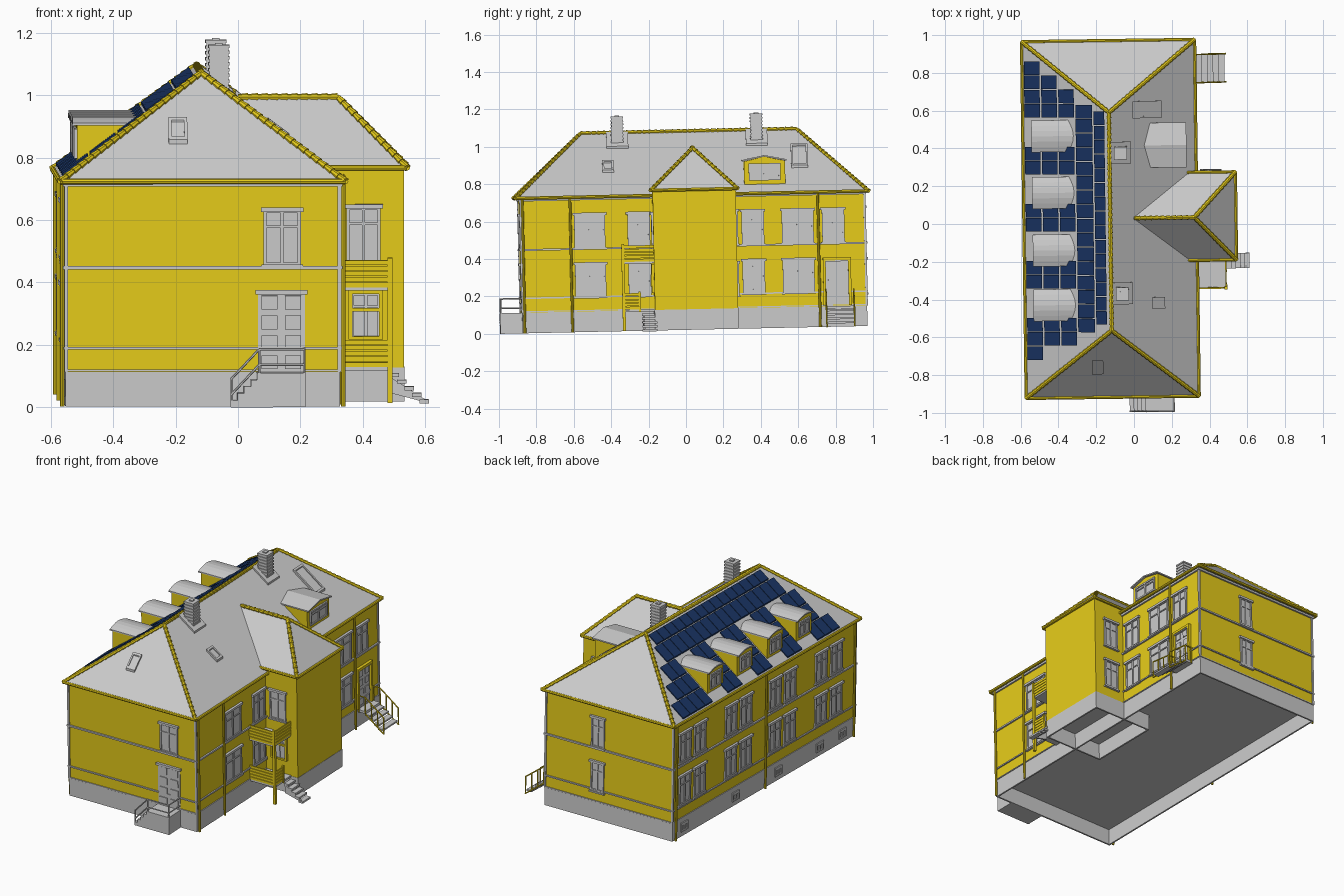
import bpy, bmesh, math
from mathutils import Vector, Matrix

if "Cube" in bpy.data.objects:
    bpy.data.objects.remove(bpy.data.objects["Cube"])

def material(name, col):
    m = bpy.data.materials.new(name)
    m.diffuse_color = (*col, 1)
    m.use_nodes = True
    m.node_tree.nodes["Principled BSDF"].inputs["Base Color"].default_value = m.diffuse_color
    return m

YEL = material("yellow", (0.8, 0.61, 0.01))
BLUE = material("solar_blue", (0.01, 0.035, 0.13))

def finish(name, bm, mat):
    me = bpy.data.meshes.new(name)
    bmesh.ops.recalc_face_normals(bm, faces=bm.faces)
    bm.to_mesh(me)
    bm.free()
    if mat:
        me.materials.append(mat)
    ob = bpy.data.objects.new(name, me)
    bpy.context.collection.objects.link(ob)

def add_hexa(bm, pts):
    v = [bm.verts.new(p) for p in pts]
    for f in ((0, 1, 2, 3), (4, 5, 6, 7), (0, 1, 5, 4), (1, 2, 6, 5), (2, 3, 7, 6), (3, 0, 4, 7)):
        bm.faces.new([v[i] for i in f])

def boxes(name, items, mat=None):
    bm = bmesh.new()
    for a, b, c, d, e, f in items:
        add_hexa(bm, [(x, y, z) for z in (e, f) for x, y in ((a, c), (b, c), (b, d), (a, d))])
    finish(name, bm, mat)

def slabs(name, rects, zf, lo, hi, mat=None):
    """Plates lying on a roof slope z = zf(x, y)."""
    bm = bmesh.new()
    for a, b, c, d in rects:
        add_hexa(bm, [(x, y, zf(x, y) + h) for h in (lo, hi) for x, y in ((a, c), (b, c), (b, d), (a, d))])
    finish(name, bm, mat)

def rods(name, segs, r, mat=None, r2=None, sides=8):
    bm = bmesh.new()
    for p, q in segs:
        p, q = Vector(p), Vector(q)
        m = Matrix.Translation((p + q) / 2) @ (q - p).to_track_quat('Z', 'Y').to_matrix().to_4x4()
        bmesh.ops.create_cone(bm, cap_ends=True, segments=sides, radius1=r, radius2=r2 or r,
                              depth=(q - p).length, matrix=m)
    finish(name, bm, mat)

def tiled(p, q):
    p, q = Vector(p), Vector(q)
    n = max(2, int((q - p).length / 0.03))
    return [(p.lerp(q, i / n), p.lerp(q, (i + 1) / n)) for i in range(n)]

def polymesh(name, verts, faces, mat=None):
    bm = bmesh.new()
    v = [bm.verts.new(p) for p in verts]
    for f in faces:
        bm.faces.new([v[i] for i in f])
    finish(name, bm, mat)

# wall planes: (normal axis, position, outward sign)
X0, X1, Y0, Y1 = -0.562, 0.314, -0.875, 0.965
FRONT, BACK, LEFT, RIGHT = (1, Y0, -1), (1, Y1, 1), (0, X0, -1), (0, X1, 1)
TX, TY0, TY1 = 0.53, -0.17, 0.275
T_SOUTH, T_NORTH = (1, TY0, -1), (1, TY1, 1)

def on_wall(w, u0, u1, z0, z1, d):
    ax, pos, s = w
    n = sorted((pos - s * 0.005, pos + s * d))
    return (*n, u0, u1, z0, z1) if ax == 0 else (u0, u1, *n, z0, z1)

def window(w, u0, u1, z0, z1, lintel=True):
    m, t = (u0 + u1) / 2, 0.01
    zt = z0 + (z1 - z0) * 0.68
    b = [(u0, u1, z0, z1, 0.003), (u0, u0 + t, z0, z1, 0.009), (u1 - t, u1, z0, z1, 0.009),
         (u0, u1, z1 - t, z1, 0.009), (u0, u1, z0, z0 + t, 0.009),
         (m - t / 2, m + t / 2, z0, z1, 0.008), (u0, u1, zt, zt + 0.007, 0.008)]
    if lintel:
        b += [(u0 - 0.008, u1 + 0.008, z1 - 0.006, z1 + 0.008, 0.015), (u0 - 0.006, u1 + 0.006, z0 - 0.006, z0 + 0.003, 0.014)]
    return [on_wall(w, *k) for k in b]

def door(w, u0, u1, z0, z1):
    b = [(u0, u1, z0, z1, 0.004), (u0 - 0.008, u1 + 0.008, z1 - 0.006, z1 + 0.008, 0.015)]
    wd, h = (u1 - u0) / 2, (z1 - z0) / 4
    for i in range(2):
        for j in range(4):
            b.append((u0 + i * wd + 0.012, u0 + (i + 1) * wd - 0.012, z0 + j * h + 0.01, z0 + (j + 1) * h - 0.01, 0.009))
    return [on_wall(w, *k) for k in b]

# walls, hollow foundation and floor
def skirt(a, b, c, d, t=0.01):
    return [(a, b, c, c + t, 0, .11), (a, b, d - t, d, 0, .11), (a, a + t, c, d, 0, .11), (b - t, b, c, d, 0, .11)]
boxes("main_walls", [(X0, X1, Y0, Y1, 0.11, 0.722)], YEL)
boxes("tower_walls", [(0.15, TX, TY0, TY1, 0.11, 0.75)], YEL)
boxes("foundation", skirt(X0 - .002, X1 + .002, Y0 - .002, Y1 + .002) + skirt(0.12, TX + .002, TY0 - .002, TY1 + .002))
boxes("floor", [(X0, X1, Y0, Y1, 0.1, 0.11), (0.12, TX, TY0, TY1, 0.1, 0.11)])
boxes("wall_bands", [(X0 - d, X1 + d, Y0 - d, Y1 + d, z, z + h)
                     for z, h, d in ((.112, .006, .005), (.183, .008, .008), (.44, .01, .01), (.705, .012, .01))])
boxes("corner_trim", [(x - .006, x + .006, y - .006, y + .006, .11, .71) for x in (X0, X1) for y in (Y0, Y1)])

# main hip roof with tiled ridge and gutters
EX0, EX1, EY0, EY1, EZ = -0.582, 0.333, -0.90, 0.988, 0.722
RX, RY0, RY1, RZ = -0.125, -0.54, 0.615, 1.062
K = (RZ - EZ) / (EX1 - RX)
slope_l = lambda x, y: EZ + K * (x - EX0)
slope_r = lambda x, y: EZ + K * (EX1 - x)
slope_f = lambda x, y: EZ + (RZ - EZ) / (RY0 - EY0) * (y - EY0)
c = [(EX0, EY0, EZ), (EX1, EY0, EZ), (EX1, EY1, EZ), (EX0, EY1, EZ)]
ra, rb = (RX, RY0, RZ), (RX, RY1, RZ)
polymesh("main_roof", c + [ra, rb], [(0, 1, 4), (1, 2, 5, 4), (2, 3, 5), (3, 0, 4, 5), (0, 1, 2, 3)])
eaves = [(c[i], c[(i + 1) % 4]) for i in range(4)]
hips = [(c[0], ra), (c[1], ra), (c[2], rb), (c[3], rb), (ra, rb)]

# tower roof
TM, TE, TR = 0.052, 0.75, 0.972
t = [(-.03, TM, TR), (.32, TM, TR), (.54, -.18, TE), (.54, .285, TE), (.27, -.18, TE), (.27, .285, TE)]
polymesh("tower_roof", t, [(0, 4, 2, 1), (1, 2, 3), (1, 3, 5, 0), (2, 4, 5, 3), (0, 5, 4)])
hips += [(t[2], t[1]), (t[3], t[1]), (t[1], (0, TM, TR))]
eaves += [(t[2], t[3]), (t[4], t[2]), (t[5], t[3])]
rods("ridge_tiles", [s for h in hips for s in tiled(*h)], 0.013, YEL, 0.009)
rods("gutters", eaves, 0.009, YEL)

# downpipes
rods("downpipes", [((x, y, 0.0), (x, y, 0.715)) for x, y in
     ((X0 - .012, Y0 + .02), (X0 - .012, .04), (X0 - .012, Y1 - .02), (X1 + .012, Y0 + .01), (X1 + .012, -.61), (X1 + .012, .715))], 0.007, YEL)

# windows and doors
wins = []
for y in (.85, .70, .386, .235, -.06, -.21, -.525, -.68):
    for z in (.20, .465):
        wins += window(LEFT, y - .058, y + .058, z, z + .18)
for y0, y1 in ((-.59, -.425), (-.305, -.185), (.305, .425), (.52, .69)):
    for z in (.185, .45):
        wins += window(RIGHT, y0, y1, z, z + .18)
wins += window(RIGHT, .735, .855, .45, .63)
wins += window(FRONT, .07, .19, .452, .63)
for z in (.175, .452):
    wins += window(BACK, -.09, .0, z, z + .185)
    wins += window(T_NORTH, .36, .46, z, z + .18)
wins += window(T_SOUTH, .345, .455, .445, .625)
boxes("windows", wins)
boxes("doors", door(FRONT, .052, .203, .11, .365) + door(RIGHT, .75, .87, .12, .355))
boxes("door_frame", [on_wall(RIGHT, *k, .018) for k in ((.735, .75, .115, .36), (.87, .885, .115, .36), (.735, .885, .355, .37))], YEL)
boxes("porch_window", window(T_SOUTH, .36, .455, .20, .35, False))
boxes("porch_window_frame", [on_wall(T_SOUTH, *k, .014) for k in
      ((.352, .364, .2, .355), (.45, .462, .2, .355), (.352, .462, .345, .357), (.352, .462, .29, .30), (.352, .462, .2, .21))], YEL)
boxes("basement_windows", [k for y in (.85, .33, -.1, -.52, -.75) for k in window(LEFT, y - .035, y + .035, .03, .085, False)])

# dormers: arched roofs on the left, one low gable on the right
def dormer(name, xf, xb, y0, y1, ze, zp, n):
    s = 1 if xf > xb else -1
    prof = [(y0 + (y1 - y0) * i / n, ze + (zp - ze) * math.sin(math.pi * i / n)) for i in range(n + 1)]
    body = [(y0, .74), *prof, (y1, .74)]
    m = len(body)
    polymesh(name + "_walls", [(x, y, z) for x in (xf, xb) for y, z in body],
             [range(m), range(m, 2 * m)] + [(i, (i + 1) % m, (i + 1) % m + m, i + m) for i in range(m)], YEL)
    bm = bmesh.new()
    ym = (y0 + y1) / 2
    for (a, za), (b, zb) in zip(prof, prof[1:]):
        a, b = (ym + (k - ym) * 1.08 for k in (a, b))
        add_hexa(bm, [(x, y, z + h) for x in (xf + s * .015, xb) for y, z, h in ((a, za, 0), (b, zb, 0), (b, zb, .008), (a, za, .008))])
    finish(name + "_roof", bm, None)
    zs = EZ + K * (abs(xf - (EX1 if s > 0 else EX0)))
    boxes(name + "_window", window((0, xf, s), y0 + .025, y1 - .025, zs + .02, ze - .012, False))
for i, y in enumerate((-.405, -.115, .19, .49)):
    dormer(f"dormer_{i + 1}", -.522, -.26, y - .078, y + .078, .893, .913, 6)
dormer("gable_dormer", .268, .02, .325, .545, .893, .917, 2)

# solar panels, stepping along the hips and skipping the dormers
cols = ((-.572, -.49, .885, -.735), (-.482, -.4, .81, -.66), (-.392, -.31, .735, -.66), (-.302, -.214, .655, -.585), (-.206, -.15, .62, -.52))
panels = []
for i, (a, b, top, bot) in enumerate(cols):
    for k in range(round((top - bot) / .0755)):
        y1 = top - k * .0755
        y0 = y1 - .0715
        if i > 2 or all(y1 < d - .05 or y0 > d + .05 for d in (-.405, -.115, .19, .49)):
            panels.append((a, b, y0, y1))
slabs("solar_panels", panels, slope_l, .006, .014, BLUE)

# roof lights
def skylight(name, r, zf):
    a, b, e, f = r
    slabs(name + "_frame", [(a, b, e, e + .01), (a, b, f - .01, f), (a, a + .01, e, f), (b - .01, b, e, f)], zf, -.01, .014)
    slabs(name + "_pane", [r], zf, -.01, .007)
skylight("skylight_front", (-.232, -.172, -.775, -.70), slope_f)
skylight("skylight_side", (.09, .16, -.43, -.37), slope_r)
skylight("roof_hatch", (.0, .155, .58, .67), slope_r)

# chimneys with brick courses
for name, x, y, z1 in (("chimney_back", -.066, .40, 1.148), ("chimney_front", -.066, -.345, 1.148)):
    n = 18
    h = (z1 - .98) / n
    st = [(x - r, x + r, y - r, y + r, .98 + i * h, .98 + (i + 1) * h) for i in range(n) for r in (.034 if i % 2 else .030,)]
    boxes(name, st + [(x - .012, x + .012, y - .012, y + .012, z1, z1 + .006)])
    slabs(name + "_flashing", [(x - .05, x + .055, y - .058, y + .058)], slope_r, -.01, .012)

# front landing with steps and handrail
fs = [(.048, .203, -.995, Y0, 0, .11)]
fs += [(-.035 + i * .021, .05, -.995, Y0, i * .022, (i + 1) * .022) for i in range(4)]
boxes("front_steps", fs)
y = -.99
segs = []
for d in (0, .05):
    segs += [((-.035, y, .09 - d), (.055, y, .186 - d)), ((.055, y, .186 - d), (.2, y, .186 - d)), ((.2, y, .186 - d), (.2, Y0, .186 - d))]
segs += [((x, y, z), (x, y, h)) for x, z, h in ((-.033, 0, .09), (.055, .1, .186), (.2, .1, .186))]
rods("front_handrail", segs, .004, sides=6)

# side steps with yellow railing
boxes("side_steps", [(X1, .37, .75, .895, .095, .11)] + [(.365 + i * .03, .40 + i * .03, .75, .895, .083 - i * .022, .093 - i * .022) for i in range(4)])
segs = []
for y in (.748, .897):
    segs += [((X1, y, .20), (.37, y, .20)), ((.37, y, .20), (.495, y, .105)), ((.37, y, .095), (.495, y, .0))]
    segs += [((x, y, z), (x, y, z + .105)) for x in (.325, .37, .412, .453, .495) for z in (.095 - max(0, x - .37) * .76,)]
rods("side_railing", segs, .004, YEL, sides=6)

# balcony over porch, slatted panels, post and steps
BX, BY = .483, -.335
boxes("balcony_decks", [(X1, BX, BY, TY0, z, z + .012) for z in (.102, .36)])
def slats(y_end, z0):
    out = []
    for i in range(5):
        z = z0 + i * .018
        out += [(X1, BX, BY - .004, BY + .003, z, z + .015), (BX - .003, BX + .004, BY, y_end, z, z + .015)]
    return out
boxes("balcony_slats", slats(TY0, .37) + slats(-.25, .115), YEL)
boxes("balcony_posts", [(BX - .008, BX + .008, BY - .008, BY + .008, 0, .465), (BX - .006, BX + .006, -.256, -.244, .1, .21)], YEL)
boxes("porch_steps", [(BX + i * .024, BX + .03 + i * .024, -.24, -.16, .08 - i * .021, .092 - i * .021) for i in range(5)])
polymesh("porch_stringer", [(BX, y, z) if k < 2 else (.595, y, z) for y in (-.235, -.225) for k, z in enumerate((.082, .03, .0, .01))],
         [(0, 1, 2, 3), (4, 5, 6, 7), (0, 1, 5, 4), (1, 2, 6, 5), (2, 3, 7, 6), (3, 0, 4, 7)])

# slight tilt and turn of the whole house
T = Matrix.Translation((0, 0, .0215)) @ Matrix.Rotation(.0215, 4, 'X') @ Matrix.Rotation(.013, 4, 'Z')
for ob in bpy.context.collection.objects:
    ob.matrix_world = T
